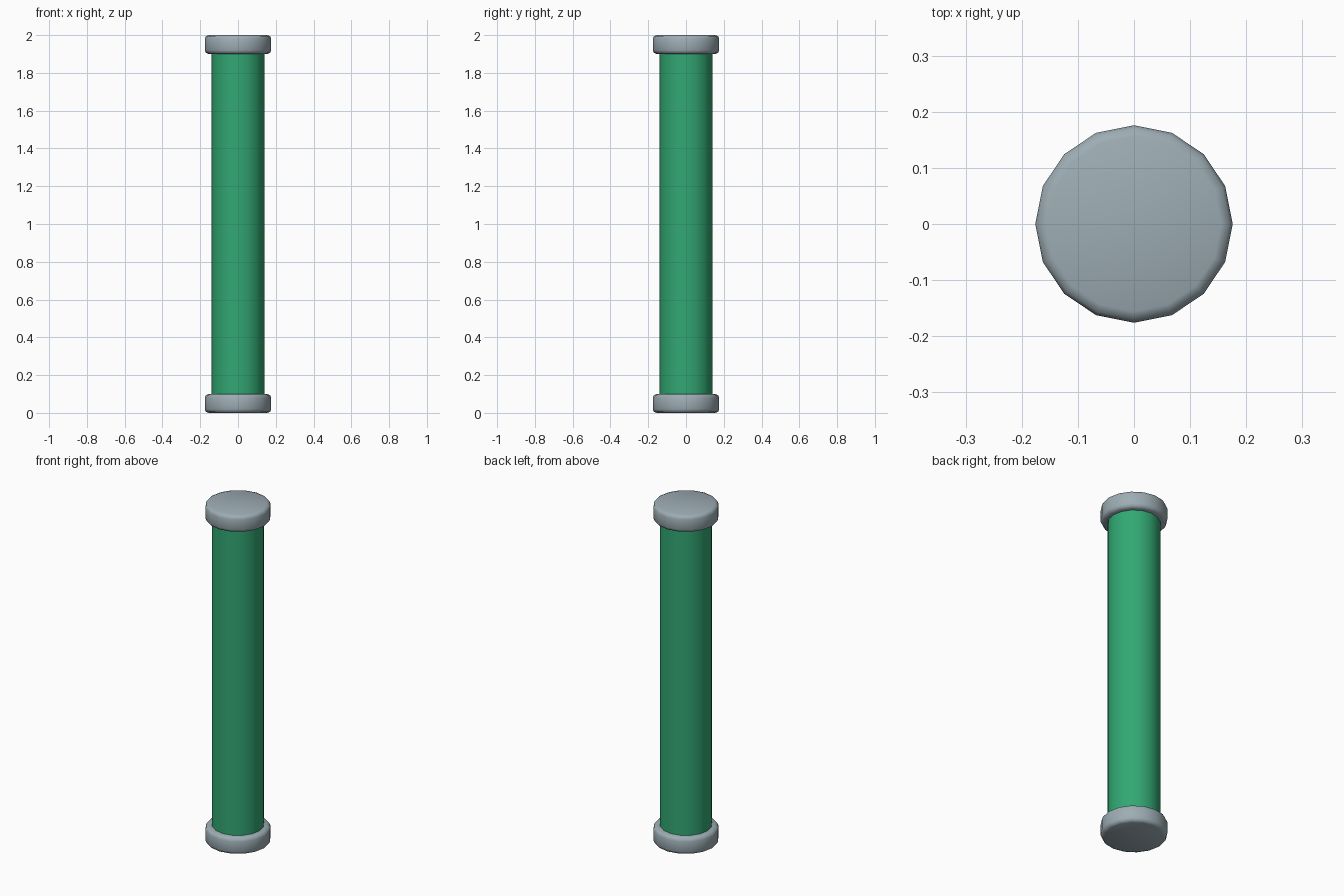
import bpy, math

if "Cube" in bpy.data.objects:
    bpy.data.objects.remove(bpy.data.objects["Cube"])

def material(name, srgb):
    m = bpy.data.materials.new(name)
    lin = [((c / 255 + 0.055) / 1.055) ** 2.4 for c in srgb]
    m.diffuse_color = (*lin, 1)
    m.use_nodes = True
    m.node_tree.nodes["Principled BSDF"].inputs["Base Color"].default_value = m.diffuse_color
    return m

green = material("green", (50, 168, 115))
grey = material("grey", (157, 173, 180))

def cylinder(name, radius, z0, z1, mat, bevel=0):
    bpy.ops.mesh.primitive_cylinder_add(vertices=16, radius=radius, depth=z1 - z0,
                                        location=(0, 0, (z0 + z1) / 2))
    ob = bpy.context.object
    ob.name = name
    ob.data.materials.append(mat)
    if bevel:
        mod = ob.modifiers.new("round_rim", 'BEVEL')
        mod.width = bevel
        mod.segments = 2
        mod.limit_method = 'ANGLE'
        mod.angle_limit = math.radians(40)  # rims only, not the side edges
        bpy.ops.object.modifier_apply(modifier=mod.name)
    bpy.ops.object.shade_smooth_by_angle(angle=math.radians(50))
    return ob

# Long green tube running slightly into both caps
cylinder("tube", 0.14, 0.09, 1.91, green)

# Rounded end caps
cylinder("bottom_cap", 0.176, 0.0, 0.1, grey, 0.02)
cylinder("top_cap", 0.176, 1.9, 2.0, grey, 0.02)
